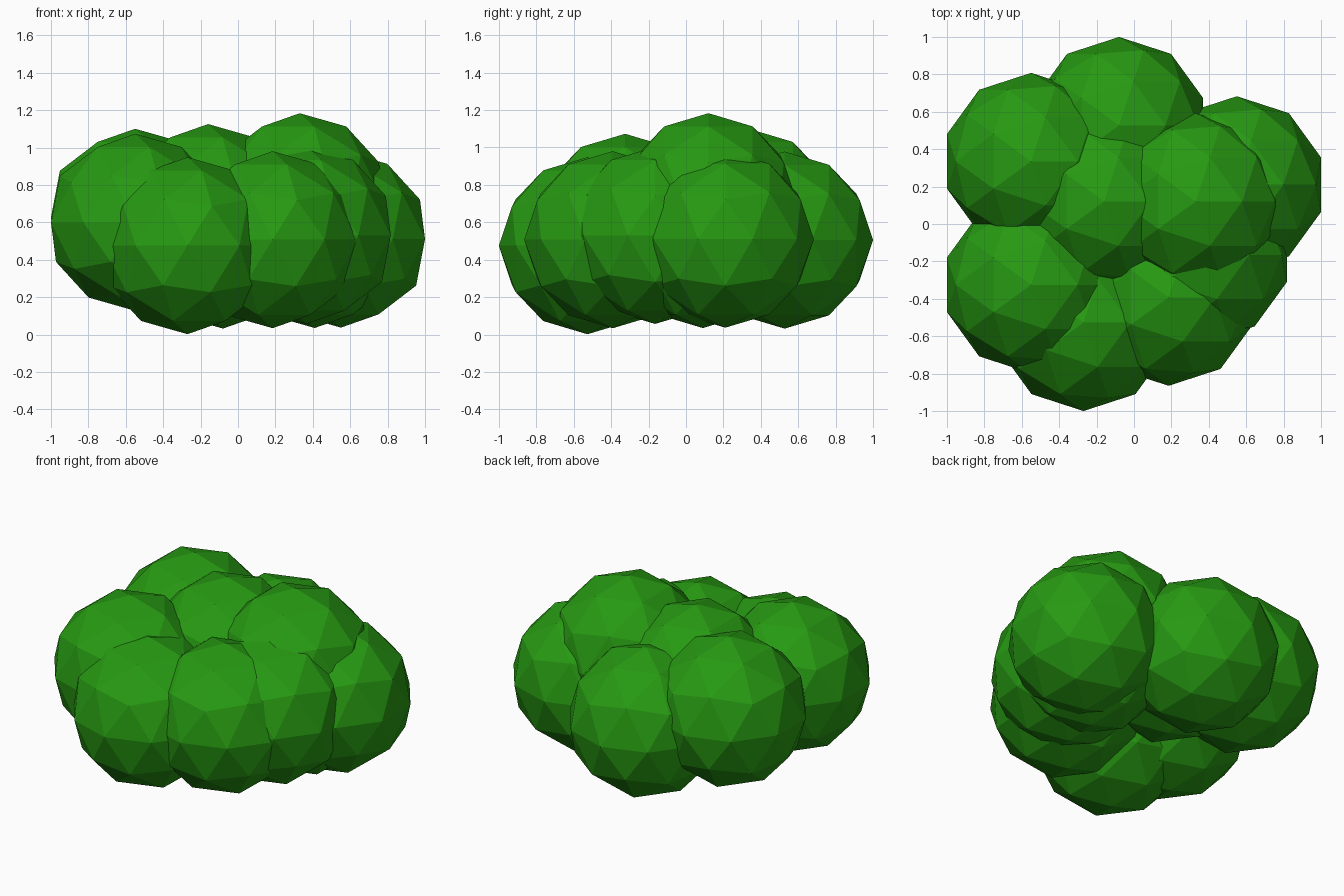
import bpy

# Single leaf colour
leaf = bpy.data.materials.new("leaf green")
leaf.diffuse_color = (0.02, 0.32, 0.006, 1.0)

RADIUS = 0.473

# Centres of the overlapping low-poly foliage clumps
clumps = [
    (-0.55, 0.335, 0.627),    # back left
    (-0.08, 0.527, 0.505),    # back
    (0.55, 0.21, 0.51),       # right
    (-0.55, -0.325, 0.60),    # front left
    (-0.27, -0.527, 0.475),   # front
    (0.185, -0.392, 0.507),   # front right
    (0.367, -0.165, 0.53),    # right front
    (0.33, 0.12, 0.71),       # top
    (-0.16, 0.12, 0.652),     # middle
    (0.41, 0.09, 0.508),      # inner core
]

for i, pos in enumerate(clumps):
    bpy.ops.mesh.primitive_ico_sphere_add(subdivisions=2, radius=RADIUS, location=pos)
    ob = bpy.context.object
    ob.name = f"foliage_clump_{i + 1}"
    ob.data.materials.append(leaf)
    bpy.ops.object.shade_flat()
